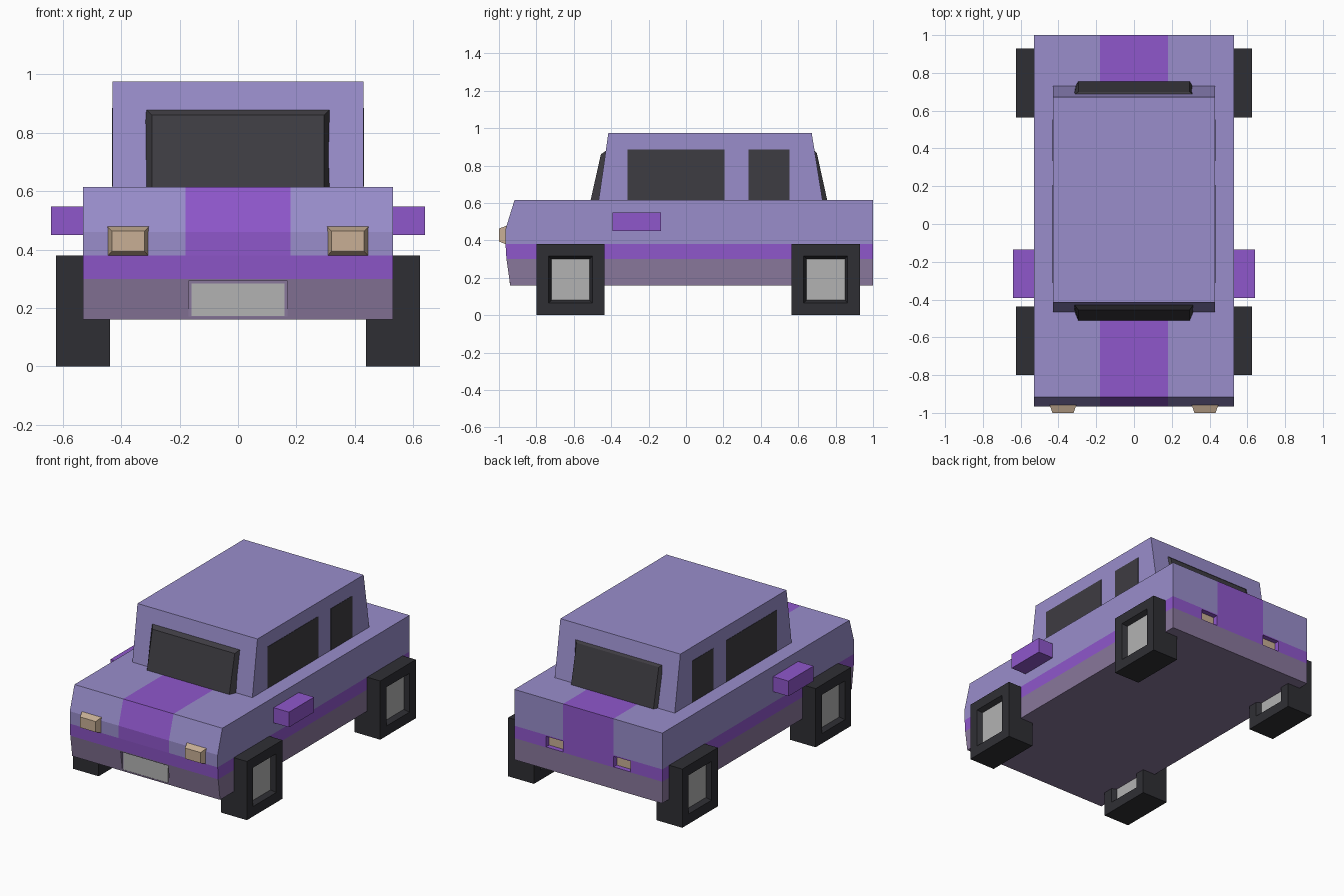
import bpy, bmesh, math

if "Cube" in bpy.data.objects:
    bpy.data.objects.remove(bpy.data.objects["Cube"])


def material(name, rgb):
    m = bpy.data.materials.new(name)
    m.diffuse_color = (*rgb, 1)
    m.use_nodes = True
    m.node_tree.nodes["Principled BSDF"].inputs["Base Color"].default_value = m.diffuse_color
    return m


LAVENDER = material("lavender", (0.32, 0.27, 0.60))
PURPLE = material("purple", (0.275, 0.095, 0.60))
MAUVE = material("mauve", (0.25, 0.184, 0.33))
RUBBER = material("rubber", (0.028, 0.028, 0.034))
GLASS = material("glass", (0.048, 0.045, 0.054))
LAMP = material("lamp", (0.58, 0.43, 0.30))
METAL = material("metal", (0.45, 0.45, 0.45))


def finish(name, bm, *mats):
    bmesh.ops.recalc_face_normals(bm, faces=bm.faces)
    me = bpy.data.meshes.new(name)
    bm.to_mesh(me)
    bm.free()
    for m in mats:
        me.materials.append(m)
    ob = bpy.data.objects.new(name, me)
    bpy.context.collection.objects.link(ob)
    return ob


def loft(name, rings, *mats):
    """Closed solid through rings of equal point count."""
    bm = bmesh.new()
    loops = [[bm.verts.new(p) for p in r] for r in rings]
    n = len(loops[0])
    for a, b in zip(loops, loops[1:]):
        for i in range(n):
            bm.faces.new((a[i], a[(i + 1) % n], b[(i + 1) % n], b[i]))
    bm.faces.new(loops[0])
    bm.faces.new(loops[-1])
    return finish(name, bm, *mats)


def box(name, x, y, z, *mats):
    ring = lambda h: [(x[0], y[0], h), (x[1], y[0], h), (x[1], y[1], h), (x[0], y[1], h)]
    return loft(name, [ring(z[0]), ring(z[1])], *mats)


def panel(name, base, front, mat):
    """Bevelled panel; each end is (half width, centre x, (y, z) bottom, (y, z) top)."""
    rings = [[(c - w, *lo), (c + w, *lo), (c + w, *hi), (c - w, *hi)]
             for w, c, lo, hi in (base, front)]
    return loft(name, rings, mat)


# Body: side profile swept over columns, coloured by band and centre stripe
profile = [(-0.94, 0.16), (-0.96, 0.30), (-0.965, 0.38), (-0.965, 0.46), (-0.917, 0.615),
           (1.0, 0.615), (1.0, 0.38), (1.0, 0.30), (1.0, 0.16)]
bands = [2, 1, 0, 0, 0, 0, 1, 2, 2]
bm = bmesh.new()
cols = [[bm.verts.new((x, y, z)) for y, z in profile] for x in (-0.53, -0.18, 0.18, 0.53)]
for j in range(3):
    for i in range(9):
        k = (i + 1) % 9
        f = bm.faces.new((cols[j][i], cols[j][k], cols[j + 1][k], cols[j + 1][i]))
        f.material_index = 1 if (j == 1 and bands[i] == 0) else bands[i]
for c in (cols[0], cols[3]):
    for idx, m in (((0, 1, 7, 8), 2), ((1, 2, 6, 7), 1), ((2, 3, 4, 5, 6), 0)):
        bm.faces.new([c[i] for i in idx]).material_index = m
body = finish("body", bm, LAVENDER, PURPLE, MAUVE)


def cut(target, cutter):
    cutter.hide_render = True
    cutter.display_type = 'WIRE'
    mod = target.modifiers.new(cutter.name, 'BOOLEAN')
    mod.operation = 'DIFFERENCE'
    mod.solver = 'EXACT'
    mod.material_mode = 'TRANSFER'
    mod.object = cutter


# Number plate in a shallow recess
cut(body, box("plate_cutter", (-0.17, 0.17), (-1.1, -0.94), (0.17, 0.292), MAUVE))
box("front_plate", (-0.16, 0.16), (-0.945, -0.93), (0.173, 0.284), METAL)

# Cabin
cabin_profile = [(-0.467, 0.60), (-0.467, 0.615), (-0.415, 0.975),
                 (0.672, 0.975), (0.73, 0.615), (0.73, 0.60)]
loft("cabin", [[(x, y, z) for y, z in cabin_profile] for x in (-0.43, 0.43)], LAVENDER)

# Windscreen and rear window
panel("windscreen", (0.32, 0, (-0.45, 0.615), (-0.42, 0.885)),
      (0.295, 0, (-0.51, 0.615), (-0.455, 0.86)), GLASS)
panel("rear_window", (0.32, 0, (0.71, 0.615), (0.68, 0.885)),
      (0.295, 0, (0.755, 0.615), (0.70, 0.865)), GLASS)


def wheel(name, x, y):
    bm = bmesh.new()
    bmesh.ops.create_cube(bm, size=1)
    for v in bm.verts:
        v.co = (x + v.co.x * 0.185, y + v.co.y * 0.364, 0.19 + v.co.z * 0.38)
    bm.normal_update()
    sides = [f for f in bm.faces if abs(f.normal.x) > 0.9]
    bmesh.ops.inset_individual(bm, faces=sides, thickness=0.091)
    bmesh.ops.inset_individual(bm, faces=sides, thickness=0.022, depth=-0.03)
    for f in sides:
        f.material_index = 1
    finish(name, bm, RUBBER, METAL)


# Parts repeated on both sides
for side, s in (("left", -1), ("right", 1)):
    span = lambda a, b: (s * a, s * b)
    wheel(f"front_{side}_wheel", s * 0.5315, -0.618)
    wheel(f"rear_{side}_wheel", s * 0.5315, 0.747)
    box(f"{side}_mirror", span(0.52, 0.64), (-0.392, -0.135), (0.45, 0.548), PURPLE)
    box(f"{side}_front_window", span(0.41, 0.432), (-0.313, 0.206), (0.616, 0.885), GLASS)
    box(f"{side}_rear_window", span(0.41, 0.432), (0.334, 0.553), (0.616, 0.885), GLASS)
    panel(f"{side}_headlight", (0.072, s * 0.376, (-0.955, 0.376), (-0.955, 0.48)),
          (0.056, s * 0.376, (-1.0, 0.394), (-1.0, 0.463)), LAMP)
    # Tail lights sunk into the rear band
    cut(body, box(f"{side}_tail_cutter", span(0.182, 0.303), (0.965, 1.1), (0.303, 0.372), PURPLE))
    box(f"{side}_tail_light", span(0.182, 0.303), (0.955, 0.968), (0.303, 0.372), LAMP)
